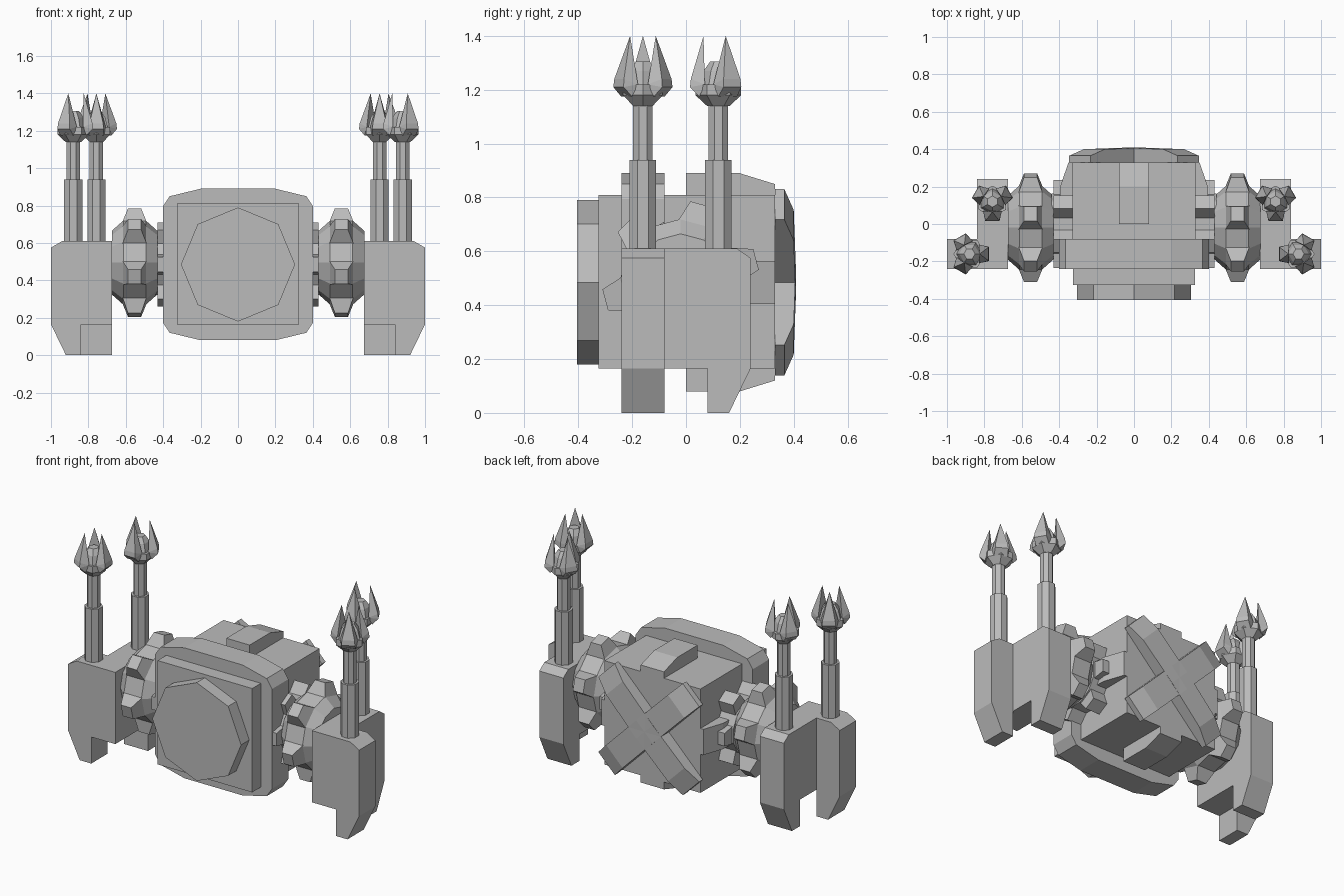
import bpy, bmesh, math
from mathutils import Vector, Matrix

if "Cube" in bpy.data.objects:
    bpy.data.objects.remove(bpy.data.objects["Cube"], do_unlink=True)

grey = bpy.data.materials.new("plain grey")
grey.use_nodes = True
colour = (0.5, 0.5, 0.5, 1)
grey.diffuse_color = colour
grey.node_tree.nodes["Principled BSDF"].inputs["Base Color"].default_value = colour

MID = 0.485  # height of the body's centre line


def build(name, solids, mirror=False):
    """One object from a list of convex solids, each a list of points."""
    bm = bmesh.new()
    for points in solids:
        part = bmesh.new()
        for p in points:
            part.verts.new(p)
        bmesh.ops.convex_hull(part, input=part.verts)
        bmesh.ops.dissolve_limit(part, angle_limit=0.01, verts=part.verts, edges=part.edges)
        bmesh.ops.recalc_face_normals(part, faces=part.faces)
        temp = bpy.data.meshes.new("temp")
        part.to_mesh(temp)
        part.free()
        bm.from_mesh(temp)
        bpy.data.meshes.remove(temp)
    mesh = bpy.data.meshes.new(name)
    bm.to_mesh(mesh)
    bm.free()
    mesh.materials.append(grey)
    obj = bpy.data.objects.new(name, mesh)
    bpy.context.collection.objects.link(obj)
    if mirror:
        obj.modifiers.new("Mirror", 'MIRROR').use_mirror_merge = False
    return obj


def prism(profile, axis, a, b):
    """Extrude a 2D profile along an axis; the profile uses the other two in order."""
    points = []
    for depth in (a, b):
        for p in profile:
            q = list(p)
            q.insert("xyz".index(axis), depth)
            points.append(Vector(q))
    return points


def box(x, y, z):
    return [Vector((i, j, k)) for i in x for j in y for k in z]


def ngon(n, r, turn=0.0):
    return [(r * math.cos(turn + i * math.tau / n), r * math.sin(turn + i * math.tau / n))
            for i in range(n)]


def rings(sides, axis, steps, centre, turn=0.0):
    """Convex turned solid: steps are (position, radius) along an axis."""
    return [p + Vector(centre) for pos, r in steps
            for p in prism(ngon(sides, r, turn), axis, pos, pos)]


def moved(points, matrix):
    return [matrix @ p for p in points]


# Main body
build("body_box", [box((-.33, .33), (-.08, .33), (.165, .81))])
rim = [(sx * x, MID + sz * z) for sx in (-1, 1) for sz in (-1, 1)
       for x, z in ((.2, .405), (.365, .365), (.402, .31))]
build("body_rim", [prism(rim, "y", -.24, -.08)])
build("front_panel", [box((-.325, .325), (-.325, -.24), (.165, .81))])
build("front_octagon", [prism([(x, z + MID) for x, z in ngon(8, .305)], "y", -.405, -.325)])

# Raised straps on the top, bottom and sides of the body
strap = [(0, .30), (0, .405), (.2, .405), (.33, .365), (.33, .30)]
for name, sign in (("top_strap", 1), ("bottom_strap", -1)):
    build(name, [prism([(y, MID + sign * h) for y, h in strap], "x", -.08, .08)])
side = [(.3, -.08), (.405, -.08), (.395, .2), (.35, .33), (.3, .33)]
build("side_strap", [prism(side, "z", MID - .08, MID + .08)], mirror=True)

# Crossed straps on the back
bow = [(-.41, .33), (-.41, .365), (-.3, .4), (0, .408), (.3, .4), (.41, .365), (.41, .33)]
for name, sign in (("back_strap_rising", 1), ("back_strap_falling", -1)):
    turn = Matrix.Translation((0, 0, MID)) @ Matrix.Rotation(sign * math.pi / 4, 4, 'Y')
    build(name, [moved(prism(bow, "z", -.08, .08), turn)])


# Toothed shoulder joints
def gear(name, centre, steps, tooth, turn):
    solids = [rings(12, "x", steps, centre, turn + math.pi / 12)]
    for i in range(6):
        spin = Matrix.Translation(centre) @ Matrix.Rotation(turn + i * math.tau / 6, 4, 'X')
        (r0, x0, w0), (r1, x1, w1) = tooth
        solids.append(moved(box((-x0, x0), (r0, r0), (-w0, w0)) +
                            box((-x1, x1), (r1, r1), (-w1, w1)), spin))
    build(name, solids, mirror=True)


gear("inner_joint", (.38, 0, MID), [(-.06, .17), (.06, .17)],
     ((.12, .05, .06), (.235, .05, .04)), 0)
gear("shoulder_gear", (.553, -.02, .495), [(-.122, .17), (-.06, .225), (.06, .225), (.122, .17)],
     ((.18, .075, .075), (.29, .035, .04)), math.radians(15))

# Forked legs: an outer front block and an inner rear block
front_top = [(.675, .165), (.675, .61), (.94, .61), (1, .575), (1, .165)]
front_foot = [(.84, .165), (.84, 0), (.92, 0), (1, .165)]
build("front_leg", [prism(front_top, "y", -.24, -.08),
                    prism(front_foot, "y", -.24, -.08)], mirror=True)
rear_top = [(-.08, .165), (-.08, .61), (.19, .61), (.24, .575), (.24, .165)]
rear_foot = [(.08, .165), (.08, 0), (.16, 0), (.24, .165)]
build("rear_leg", [prism(rear_top, "x", .675, .84),
                   prism(rear_foot, "x", .675, .84)], mirror=True)


# Posts with three-pronged crowns
def post(name, x, y, turn):
    spot = (x, y, 0)
    build(name + "_post", [rings(8, "z", [(.57, .053), (.94, .053)], spot, math.pi / 8),
                           rings(8, "z", [(.9, .039), (1.16, .039)], spot, math.pi / 8)],
          mirror=True)
    crown = [rings(6, "z", [(1.14, .042), (1.18, .085), (1.22, .085)], spot, turn),
             rings(6, "z", [(1.2, .075), (1.27, .055), (1.305, .03)], spot, turn)]
    for i in range(3):
        spin = Matrix.Translation(spot) @ Matrix.Rotation(turn + i * math.tau / 3, 4, 'Z')
        prong = [Vector((r, s * w, z)) for s in (-1, 1) for r, w, z in
                 ((.07, .04, 1.175), (.105, .038, 1.21), (.102, .036, 1.24), (.05, .05, 1.22))]
        crown.append(moved(prong + [Vector((.055, 0, 1.4))], spin))
    build(name + "_crown", crown, mirror=True)


post("front", .88, -.16, math.pi)
post("rear", .757, .12, -math.pi / 2)
